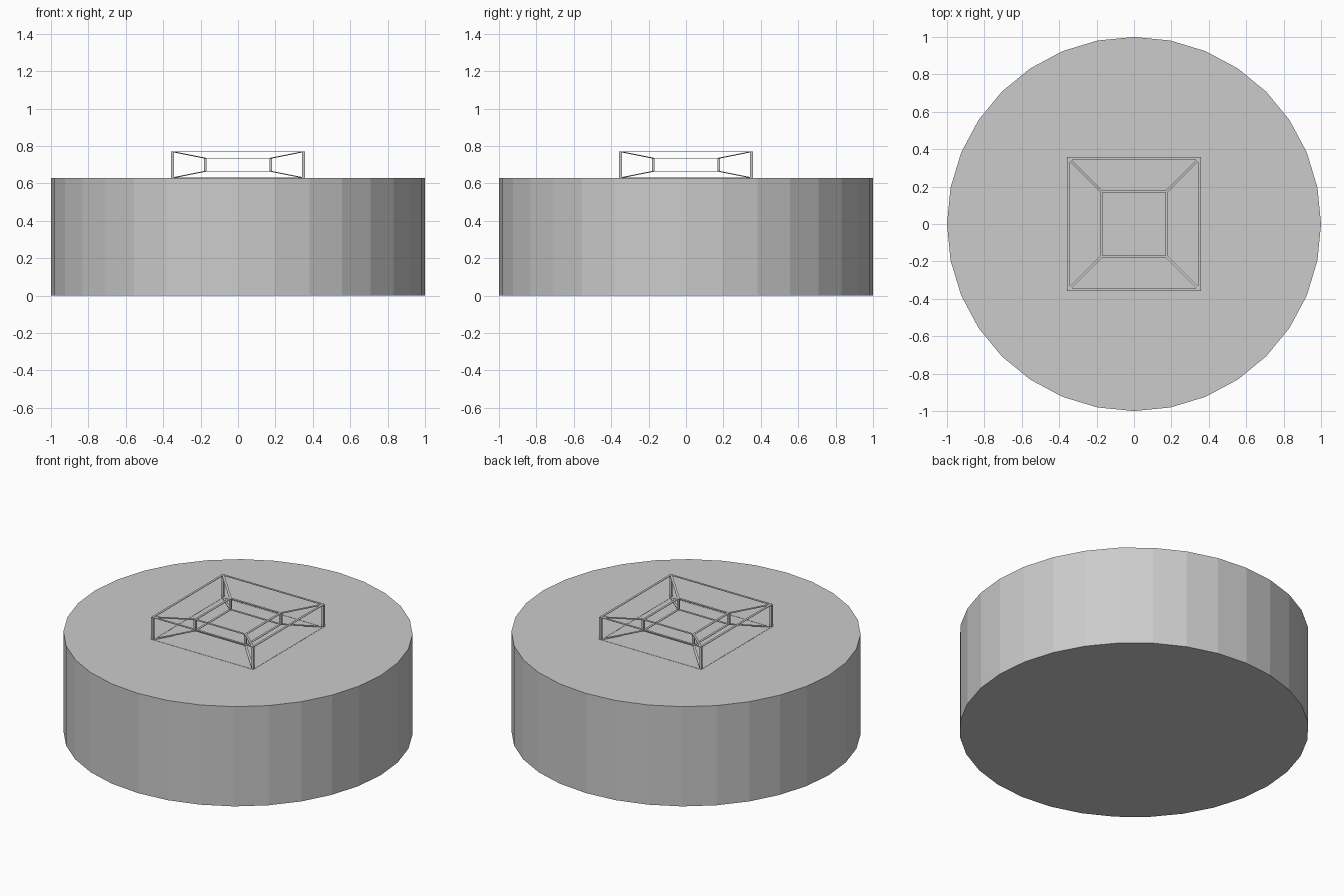
import bpy, bmesh
from itertools import product
from mathutils import Vector, Matrix

if "Cube" in bpy.data.objects:
    bpy.data.objects.remove(bpy.data.objects["Cube"])

# Drum base: flat-shaded 32-sided cylinder
bpy.ops.mesh.primitive_cylinder_add(vertices=32, radius=1, depth=0.63, location=(0, 0, 0.315))
bpy.context.object.name = "drum_base"

OUTER, INNER, BAR = 0.35, 0.175, 0.014
FLATTEN, CENTRE_Z = 0.2, 0.70


def add_bar(bm, a, b):
    """Thin square bar between two points."""
    axis = b - a
    rot = axis.to_track_quat('Z', 'Y').to_matrix().to_4x4()
    size = Matrix.Diagonal((BAR, BAR, axis.length, 1))
    bmesh.ops.create_cube(bm, size=1, matrix=Matrix.Translation((a + b) / 2) @ rot @ size)


def make_object(name, bars):
    """Build bars in cube space, then squash the frame vertically."""
    bm = bmesh.new()
    for a, b in bars:
        add_bar(bm, a, b)
    bm.transform(Matrix.Translation((0, 0, CENTRE_Z)) @ Matrix.Diagonal((1, 1, FLATTEN, 1)))
    mesh = bpy.data.meshes.new(name)
    bm.to_mesh(mesh)
    bm.free()
    bpy.context.collection.objects.link(bpy.data.objects.new(name, mesh))


corners = [Vector(c) for c in product((-1, 1), repeat=3)]
edges = [(a, b) for i, a in enumerate(corners) for b in corners[i + 1:]
         if abs((a - b).length - 2) < 0.01]

# Nested wire boxes and the struts joining their corners
make_object("outer_frame", [(a * OUTER, b * OUTER) for a, b in edges])
make_object("inner_frame", [(a * INNER, b * INNER) for a, b in edges])
make_object("corner_struts", [(c * INNER, c * OUTER) for c in corners])
